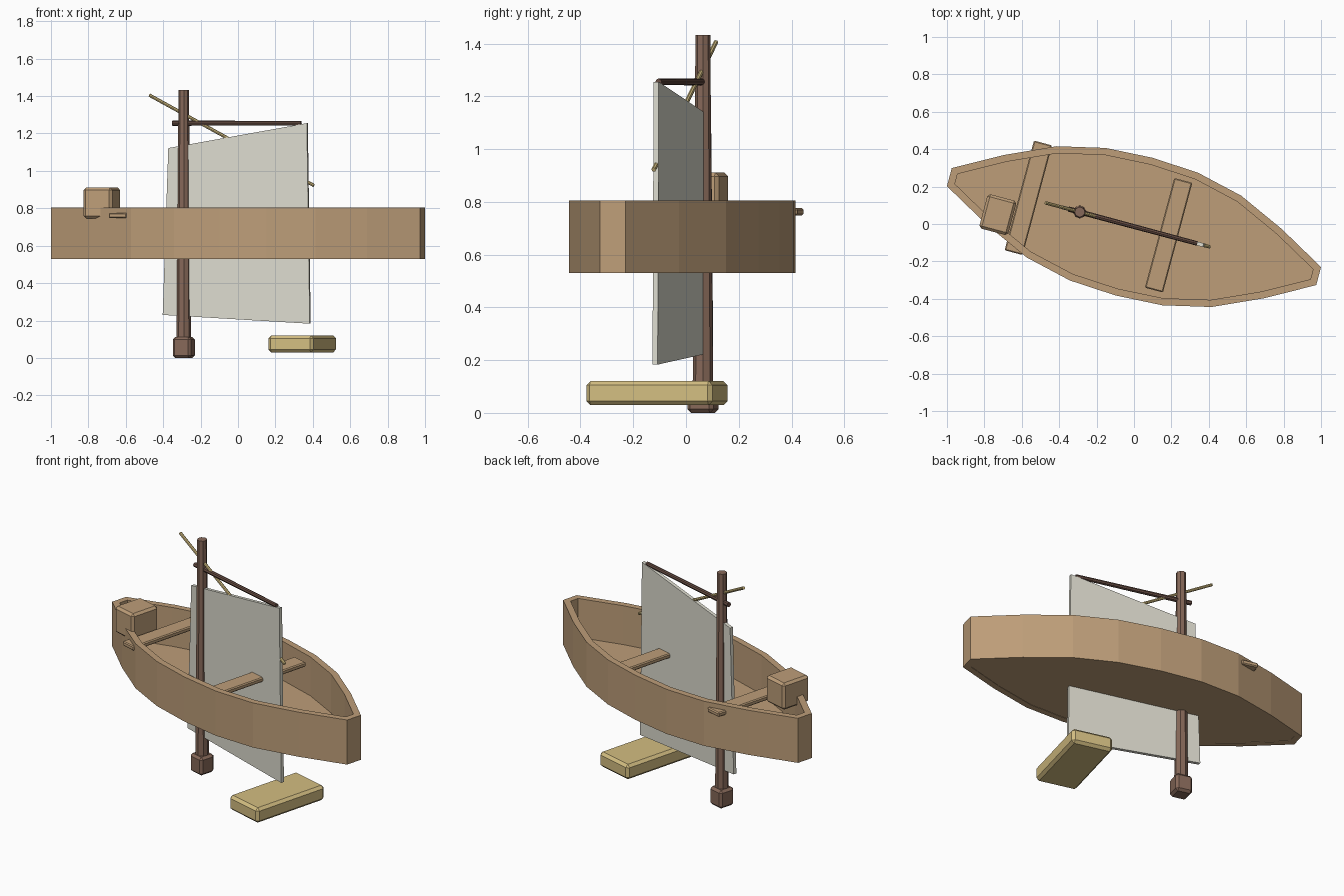
import bpy, bmesh, math
from mathutils import Vector

if "Cube" in bpy.data.objects:
    bpy.data.objects.remove(bpy.data.objects["Cube"])

YAW = math.radians(-15)  # heading shared by every part
ALONG = Vector((math.cos(YAW), math.sin(YAW), 0))


def material(name, rgb):
    m = bpy.data.materials.new(name)
    m.use_nodes = True
    m.diffuse_color = (*rgb, 1)
    m.node_tree.nodes["Principled BSDF"].inputs["Base Color"].default_value = (*rgb, 1)
    return m


TAN = material("tan_wood", (0.51, 0.34, 0.19))
BROWN = material("brown_wood", (0.24, 0.14, 0.10))
DARK = material("dark_wood", (0.14, 0.077, 0.058))
STRAW = material("straw_wood", (0.65, 0.51, 0.22))
CLOTH = material("sail_cloth", (0.72, 0.71, 0.62))


def make(name, bm, mat, loc=(0, 0, 0), yaw=YAW):
    mesh = bpy.data.meshes.new(name)
    bm.to_mesh(mesh)
    bm.free()
    mesh.materials.append(mat)
    ob = bpy.data.objects.new(name, mesh)
    ob.location = loc
    ob.rotation_euler.z = yaw
    bpy.context.collection.objects.link(ob)
    return ob


def box(name, loc, size, mat, bevel):
    bm = bmesh.new()
    bmesh.ops.create_cube(bm, size=1)
    bmesh.ops.scale(bm, vec=size, verts=bm.verts)
    ob = make(name, bm, mat, loc)
    mod = ob.modifiers.new("soft_edges", "BEVEL")
    mod.width = bevel
    mod.segments = 1
    return ob


def pole(name, start, end, r0, r1, sides, mat):
    start, end = Vector(start), Vector(end)
    axis = end - start
    bm = bmesh.new()
    bmesh.ops.create_cone(bm, cap_ends=True, segments=sides,
                          radius1=r0, radius2=r1, depth=axis.length)
    ob = make(name, bm, mat, (start + end) / 2)
    ob.rotation_euler = axis.to_track_quat("Z", "Y").to_euler()
    return ob


def slab(name, points, axis_vec, mat, loc):
    """Extrude a flat outline along a vector."""
    bm = bmesh.new()
    face = bm.faces.new([bm.verts.new(p) for p in points])
    ext = bmesh.ops.extrude_face_region(bm, geom=[face], use_keep_orig=True)
    moved = [v for v in ext["geom"] if isinstance(v, bmesh.types.BMVert)]
    bmesh.ops.translate(bm, vec=axis_vec, verts=moved)
    bmesh.ops.recalc_face_normals(bm, faces=bm.faces)
    return make(name, bm, mat, loc)


# Hull outline: half widths at even stations, mirrored to both sides
half_widths = [0.05, 0.192, 0.308, 0.367, 0.381, 0.367, 0.308, 0.192, 0.05]
half_len = 1.022
stations = [(half_len * (i / 4 - 1), w) for i, w in enumerate(half_widths)]
outline = [(x, -w) for x, w in stations] + [(x, w) for x, w in reversed(stations)]
HULL = (0, -0.014, 0)
Z_LOW, Z_RIM = 0.53, 0.805

# Hull wall
bm = bmesh.new()
low = [bm.verts.new((x, y, Z_LOW)) for x, y in outline]
top = [bm.verts.new((x, y, Z_RIM)) for x, y in outline]
n = len(outline)
for i in range(n):
    j = (i + 1) % n
    bm.faces.new((low[i], low[j], top[j], top[i]))
wall = make("hull_wall", bm, TAN, HULL)
mod = wall.modifiers.new("thickness", "SOLIDIFY")
mod.thickness = 0.038
mod.offset = -1
mod.use_even_offset = True

# Hull floor, tucked into the wall
floor_pts = [(x * 0.985, y * 0.96, Z_LOW + 0.002) for x, y in outline]
slab("hull_floor", floor_pts, (0, 0, 0.033), TAN, HULL)

# Benches and stern chest
for name, x, y in (("rear_bench", -0.565, 0.14), ("front_bench", 0.185, -0.06)):
    box(name, (x, y, 0.762), (0.1, 0.607, 0.028), TAN, 0.006)
box("stern_chest", (-0.728, 0.05, 0.828), (0.16, 0.19, 0.165), TAN, 0.014)

# Mast with its foot block
MAST = Vector((-0.29, 0.064, 0))
pole("mast", MAST + Vector((0, 0, 0.05)), MAST + Vector((0, 0, 1.433)),
     0.039, 0.028, 8, BROWN)
box("mast_foot", MAST + Vector((0, 0, 0.056)), (0.102, 0.102, 0.112), BROWN, 0.014)


def on_sail_plane(distance, z):
    return MAST + ALONG * distance + Vector((0, 0, z))


# Yard and slanted sprit, both in the plane of the sail
pole("yard", on_sail_plane(-0.062, 1.255), on_sail_plane(0.65, 1.255),
     0.014, 0.012, 8, DARK)
pole("sprit", on_sail_plane(-0.19, 1.405), on_sail_plane(0.72, 0.922),
     0.009, 0.009, 8, STRAW)

# Sail
T = 0.02
corners = [(-0.114, 0.23), (0.7, 0.183), (0.684, 1.255), (-0.083, 1.122)]
slab("sail", [(x, -T / 2, z) for x, z in corners], (0, T, 0), CLOTH, MAST)

# Loose plank lying low
box("loose_plank", (0.343, -0.11, 0.075), (0.25, 0.495, 0.092), STRAW, 0.016)
